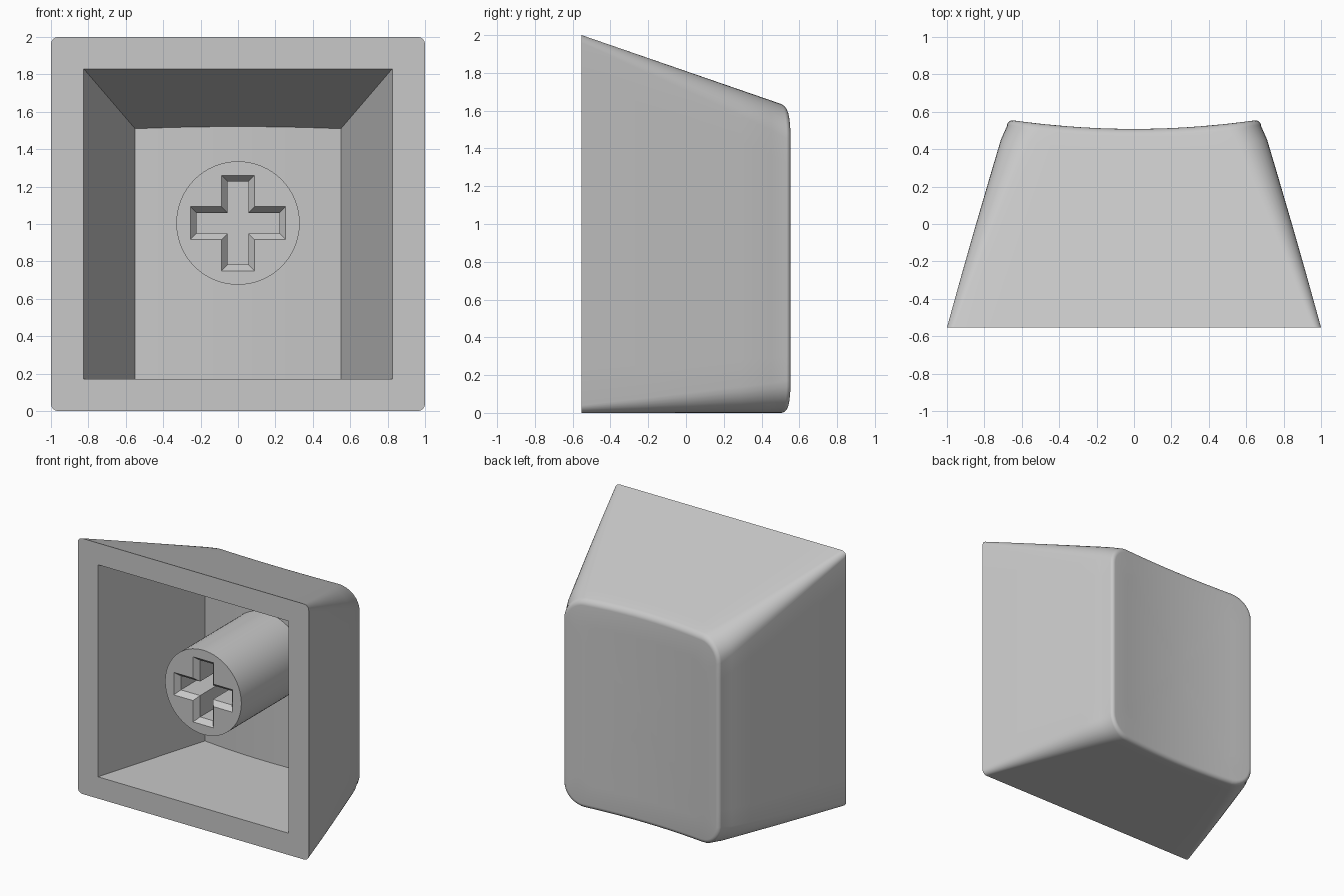
import bpy, bmesh
from math import sin, cos, pi

cube = bpy.data.objects.get("Cube")
if cube:
    bpy.data.objects.remove(cube, do_unlink=True)

grey = bpy.data.materials.new("plain_grey")
grey.use_nodes = True
grey.diffuse_color = (0.58, 0.58, 0.58, 1)
grey.node_tree.nodes["Principled BSDF"].inputs["Base Color"].default_value = grey.diffuse_color

FRONT, DEPTH = -0.553, 1.106
ROUND = 0.035                  # rounding of the back edge


def back(x):                   # dished back surface
    return 0.508 + 0.045 * (x / 0.64) ** 2


def width(y):                  # half width of the tapered body
    return 1 - 0.29 * (y - FRONT)


def height(y):
    return 2 - 0.345 * (y - FRONT)


def outline(w, z0, z1, r, arc=8, cuts=9):
    """Rounded rectangle in x and z with divided straight edges."""
    corners = [(w - r, z1 - r), (r - w, z1 - r), (r - w, z0 + r), (w - r, z0 + r)]
    arcs = [[(cx + r * cos((q + i / arc) * pi / 2), cz + r * sin((q + i / arc) * pi / 2))
             for i in range(arc + 1)] for q, (cx, cz) in enumerate(corners)]
    points = []
    for q in range(4):
        (ax, az), (bx, bz) = arcs[q][-1], arcs[(q + 1) % 4][0]
        points += arcs[q]
        points += [(ax + (bx - ax) * k / (cuts + 1), az + (bz - az) * k / (cuts + 1))
                   for k in range(1, cuts + 1)]
    return points


def add_ring(bm, points):
    return [bm.verts.new(p) for p in points]


def bridge(bm, a, b):
    for i in range(len(a)):
        j = (i + 1) % len(a)
        bm.faces.new((a[i], a[j], b[j], b[i]))


def fill_between(bm, *rings):
    """Flat face bounded by an outer ring and a hole."""
    edges = [bm.edges.get((r[i - 1], r[i])) for r in rings for i in range(len(r))]
    bmesh.ops.triangle_fill(bm, edges=edges, use_beauty=True)


def finish(bm, name):
    bmesh.ops.recalc_face_normals(bm, faces=bm.faces[:])
    mesh = bpy.data.meshes.new(name)
    bm.to_mesh(mesh)
    bm.free()
    mesh.materials.append(grey)
    obj = bpy.data.objects.new(name, mesh)
    bpy.context.collection.objects.link(obj)
    bpy.ops.object.select_all(action='DESELECT')
    obj.select_set(True)
    bpy.context.view_layer.objects.active = obj
    bpy.ops.object.shade_smooth_by_angle(angle=pi / 6)


def body_points(t, inset=0, drop=0):
    y0 = FRONT + DEPTH * t
    points = []
    for x, z in outline(width(y0) - inset, inset, height(y0) - inset, 0.04 + 0.13 * t - inset):
        y = FRONT + t * (back(x) - FRONT) - drop
        points.append((x, y, z * height(y) / height(y0)))
    return points


# Hollow body: tapered sides, rounded back edge and dished back
bm = bmesh.new()
rings = [add_ring(bm, body_points(t)) for t in (0, 0.25, 0.5, 0.75, 0.9)]
STEPS = 6
for i in range(STEPS + 1):
    a = pi / 2 * i / STEPS
    rings.append(add_ring(bm, body_points(1, ROUND * (1 - cos(a)), ROUND * (1 - sin(a)))))
rim = [v.co.copy() for v in rings[-1]]
mid = 0.81
for s in (0.8, 0.6, 0.4, 0.2):
    rings.append(add_ring(bm, [(p.x * s, back(p.x * s), mid + (p.z - mid) * s) for p in rim]))
for a, b in zip(rings, rings[1:]):
    bridge(bm, a, b)
centre = bm.verts.new((0, back(0), mid))
last = rings[-1]
for i in range(len(last)):
    bm.faces.new((last[i - 1], last[i], centre))

# Cavity with sloped walls and a gently curved floor
CUTS = 12
steps = [2 * i / CUTS - 1 for i in range(CUTS + 1)]
mouth = add_ring(bm, [(0.825 * s, FRONT, 0.17) for s in steps]
                 + [(0.825 * s, FRONT, 1.83) for s in reversed(steps)])
deep = [(0.55 * s, back(0.55 * s) - 0.165) for s in steps]
floor = add_ring(bm, [(x, y, 0.17) for x, y in deep]
                 + [(x, y, 1.83 - 0.345 * (y - FRONT)) for x, y in reversed(deep)])
bridge(bm, mouth, floor)
for i in range(CUTS):
    bm.faces.new((floor[i], floor[i + 1], floor[-2 - i], floor[-1 - i]))
fill_between(bm, rings[0], mouth)
finish(bm, "hollow_cap")

# Stem with a chamfered cross socket
STEM_Z, STEM_Y = 1.005, -0.43


def cross(arm, half, y):
    quarter = [(arm, -half), (arm, half), (half, half)]
    points = []
    for _ in range(4):
        points += quarter
        quarter = [(-z, x) for x, z in quarter]
    return [(x, y, STEM_Z + z) for x, z in points]


bm = bmesh.new()
SIDES = 64
circle = [(0.33 * cos(2 * pi * i / SIDES), 0.33 * sin(2 * pi * i / SIDES)) for i in range(SIDES)]
tip, root = [add_ring(bm, [(x, y, STEM_Z + z) for x, z in circle]) for y in (STEM_Y, 0.42)]
bridge(bm, tip, root)
bm.faces.new(root)
socket = [add_ring(bm, cross(*c)) for c in
          ((0.255, 0.088, STEM_Y), (0.222, 0.055, STEM_Y + 0.04), (0.222, 0.055, 0.1))]
bridge(bm, socket[0], socket[1])
bridge(bm, socket[1], socket[2])
bm.faces.new(socket[2])
fill_between(bm, tip, socket[0])
finish(bm, "cross_stem")
